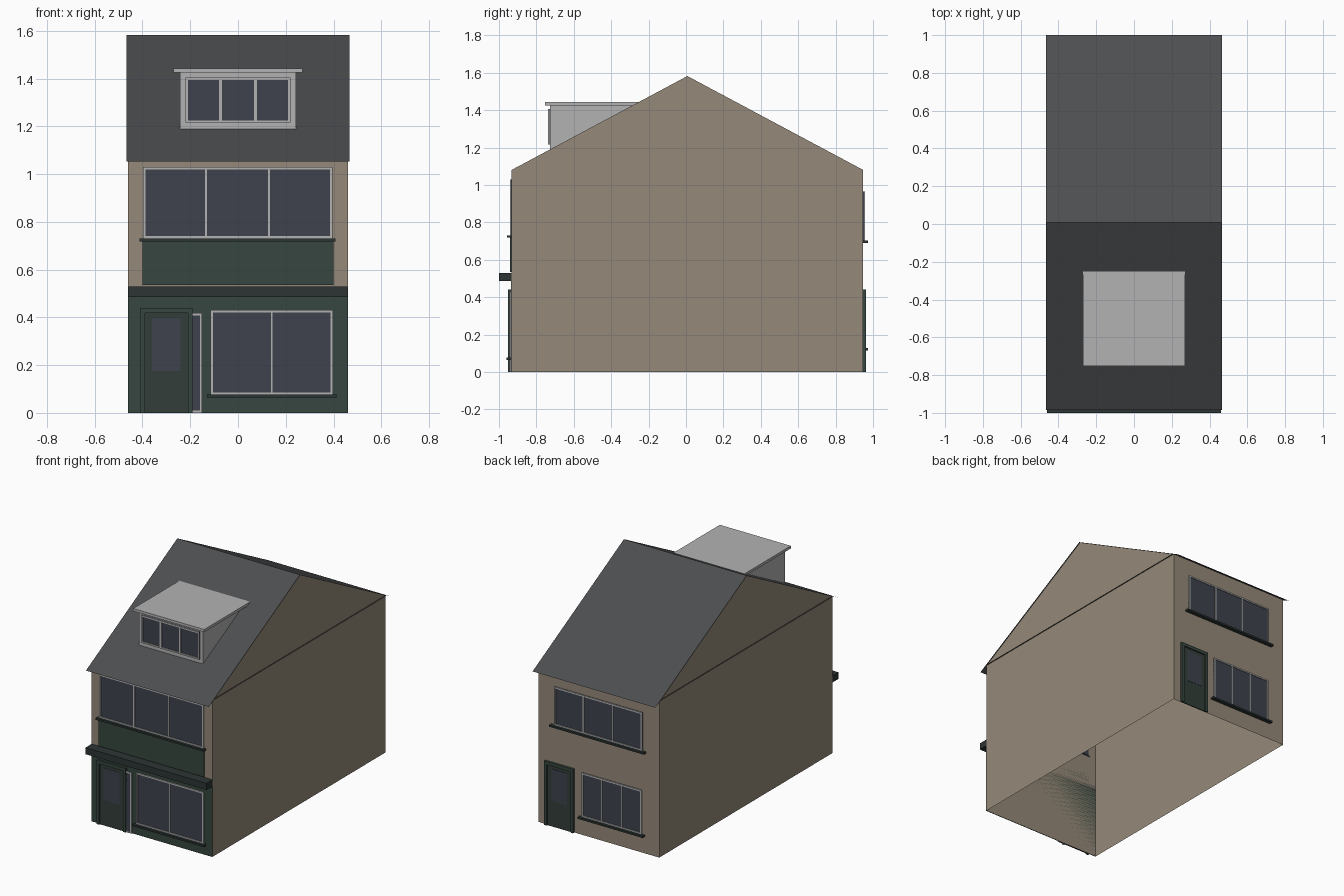
import bpy, bmesh

if "Cube" in bpy.data.objects:
    bpy.data.objects.remove(bpy.data.objects["Cube"])

C = 0.0075                      # y of the ridge
FRONT, BACK = C - 0.94, C + 0.94
WX, RX = 0.46, 0.467            # half widths of walls and roof
EAVE, RIDGE = 1.08, 1.582
SLOPE = (RIDGE - EAVE) / 0.94


def mat(name, r, g, b):
    m = bpy.data.materials.new(name)
    m.diffuse_color = (r, g, b, 1)
    m.use_nodes = True
    m.node_tree.nodes["Principled BSDF"].inputs["Base Color"].default_value = m.diffuse_color
    return m


BRICK = mat("brick", 0.30, 0.25, 0.19)
GREEN = mat("green_paint", 0.038, 0.062, 0.05)
DOOR = mat("door_green", 0.032, 0.047, 0.04)
TRIM = mat("dark_trim", 0.025, 0.035, 0.033)
WHITE = mat("white_frame", 0.45, 0.45, 0.45)
GLASS = mat("glass", 0.05, 0.055, 0.075)
ROOF = mat("roof_tiles", 0.075, 0.077, 0.08)


def mesh(name, verts, faces, material):
    me = bpy.data.meshes.new(name)
    me.from_pydata(verts, [], faces)
    me.materials.append(material)
    ob = bpy.data.objects.new(name, me)
    bpy.context.collection.objects.link(ob)
    return ob


def box(name, x0, x1, y0, y1, z0, z1, material):
    y0, y1 = min(y0, y1), max(y0, y1)
    v = [(x, y, z) for x in (x0, x1) for y in (y0, y1) for z in (z0, z1)]
    f = [(0, 1, 3, 2), (4, 6, 7, 5), (0, 4, 5, 1), (2, 3, 7, 6), (0, 2, 6, 4), (1, 5, 7, 3)]
    return mesh(name, v, f, material)


def window(name, x0, x1, z0, z1, y, out, panes, t=0.01, bar=0.008, sill=0.0):
    """Framed window on the wall plane y; out is the outward y direction."""
    box(name + "_glass", x0, x1, y - out * 0.002, y + out * 0.003, z0, z1, GLASS)
    d = y + out * 0.009
    box(name + "_frame_bottom", x0, x1, y, d, z0, z0 + t, WHITE)
    box(name + "_frame_top", x0, x1, y, d, z1 - t, z1, WHITE)
    box(name + "_frame_left", x0, x0 + t, y, d, z0 + t, z1 - t, WHITE)
    box(name + "_frame_right", x1 - t, x1, y, d, z0 + t, z1 - t, WHITE)
    for i in range(1, panes):
        x = x0 + (x1 - x0) * i / panes
        box(f"{name}_mullion_{i}", x - bar / 2, x + bar / 2, y, d, z0 + t, z1 - t, WHITE)
    if sill:
        box(name + "_sill", x0 - sill, x1 + sill, y, y + out * 0.025, z0 - 0.012, z0, TRIM)


def door(name, cx, y, out):
    """Door leaf with glazed panel inside a raised frame."""
    d = y + out * 0.016
    box(name + "_leaf", cx - 0.09, cx + 0.09, y, y + out * 0.007, 0, 0.418, DOOR)
    box(name + "_glass", cx - 0.06, cx + 0.06, y, y + out * 0.009, 0.175, 0.395, GLASS)
    box(name + "_jamb_left", cx - 0.11, cx - 0.09, y, d, 0, 0.418, GREEN)
    box(name + "_jamb_right", cx + 0.09, cx + 0.11, y, d, 0, 0.418, GREEN)
    box(name + "_head", cx - 0.11, cx + 0.11, y, d, 0.418, 0.44, GREEN)


# Brick shell: open at the bottom, with gables on both sides
ring = [(-WX, FRONT), (WX, FRONT), (WX, BACK), (-WX, BACK)]
mesh("walls", [(x, y, z) for z in (0, EAVE) for x, y in ring],
     [(i, (i + 1) % 4, (i + 1) % 4 + 4, i + 4) for i in range(4)], BRICK)
for side, s in (("left", -1), ("right", 1)):
    mesh(side + "_gable", [(s * WX, FRONT, EAVE), (s * WX, BACK, EAVE), (s * WX, C, RIDGE)],
         [(0, 1, 2)[::s]], BRICK)

# Thin roof slopes overhanging the walls, and the ceiling below
ez = RIDGE - 0.9925 * SLOPE
prof = [(C - 0.9925, ez), (C, RIDGE), (C + 0.9925, ez)]
mesh("roof", [(x, y, z) for y, z in prof for x in (-RX, RX)],
     [(0, 1, 3, 2), (2, 3, 5, 4)], ROOF)
mesh("ceiling", [(-RX, FRONT, EAVE), (RX, FRONT, EAVE), (RX, BACK, EAVE), (-RX, BACK, EAVE)],
     [(3, 2, 1, 0)], ROOF)

# Dormer: wedge set into the front slope, flat roof slab, window
DY = -0.728
dz = RIDGE - (C - DY) * SLOPE
dt = C - (RIDGE - 1.425) / SLOPE
tri = [(DY, dz), (DY, 1.425), (dt, 1.425)]
mesh("dormer", [(x, y, z) for x in (-0.243, 0.243) for y, z in tri],
     [(0, 1, 2), (5, 4, 3), (0, 3, 4, 1), (1, 4, 5, 2)], WHITE)
box("dormer_roof", -0.27, 0.27, -0.753, -0.245, 1.425, 1.443, WHITE)
window("dormer_window", -0.22, 0.22, 1.215, 1.405, DY, -1, 3, bar=0.012)

# Front: shop level, canopy, painted spandrel and windows
box("shopfront_panel", -WX, WX, FRONT, FRONT - 0.004, 0, 0.485, GREEN)
box("canopy", -WX, WX, FRONT, -1.0, 0.485, 0.53, TRIM)
box("spandrel_panel", -0.4, 0.4, FRONT, FRONT - 0.009, 0.535, 0.72, GREEN)
window("front_upper_window", -0.398, 0.395, 0.73, 1.03, FRONT, -1, 3, sill=0.014)
window("shop_window", -0.115, 0.398, 0.076, 0.43, FRONT - 0.003, -1, 2, sill=0.015)
door("front_door", -0.3, FRONT - 0.003, -1)
window("side_light", -0.2, -0.15, 0, 0.418, FRONT - 0.003, -1, 1)

# Back: door and two windows
door("back_door", 0.295, BACK, 1)
window("back_lower_window", -0.33, 0.125, 0.127, 0.43, BACK, 1, 3, sill=0.02)
window("back_upper_window", -0.335, 0.335, 0.702, 0.965, BACK, 1, 3, sill=0.025)

# Consistent outward normals on closed parts
for ob in bpy.data.objects:
    if ob.name not in {"walls", "roof", "ceiling", "left_gable", "right_gable"}:
        bm = bmesh.new()
        bm.from_mesh(ob.data)
        bmesh.ops.recalc_face_normals(bm, faces=bm.faces)
        bm.to_mesh(ob.data)
        bm.free()
